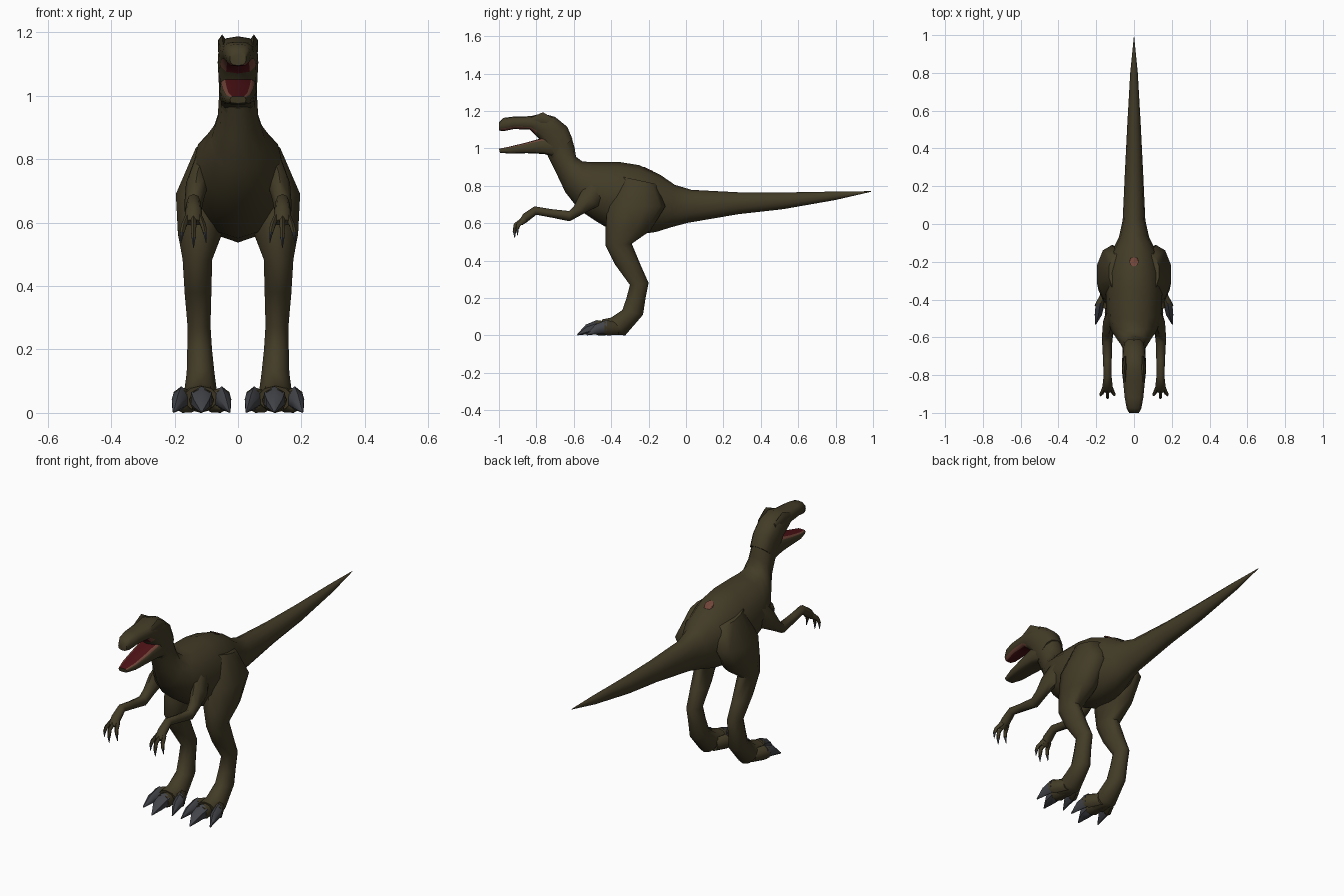
import bpy, bmesh, math
from mathutils import Vector


def material(name, color):
    m = bpy.data.materials.new(name)
    m.diffuse_color = (*color, 1)
    return m


HIDE = material("olive_hide", (0.055, 0.044, 0.020))
CLAW = material("claw_grey", (0.055, 0.057, 0.066))
MOUTH = material("mouth_red", (0.075, 0.006, 0.008))
LIP = material("lip_pink", (0.17, 0.062, 0.042))


def loft(name, rings, mats=(HIDE,), n=10, square=1.0, rule=None, mirror=False):
    """Skin through rings (x, y1, z1, y2, z2, half_width); each ring spans two side-on points."""
    bm = bmesh.new()
    loops = []
    for x, y1, z1, y2, z2, w in rings:
        a, b = Vector((x, y1, z1)), Vector((x, y2, z2))
        mid, half = (a + b) / 2, (a - b) / 2
        loop = []
        for k in range(n):
            c, s = math.cos(math.tau * k / n), math.sin(math.tau * k / n)
            c = math.copysign(abs(c) ** square, c)
            s = math.copysign(abs(s) ** square, s)
            loop.append(bm.verts.new(mid + half * c + Vector((w * s, 0, 0))))
        loops.append(loop)
    for i in range(len(loops) - 1):
        for k in range(n):
            j = (k + 1) % n
            f = bm.faces.new((loops[i][k], loops[i][j], loops[i + 1][j], loops[i + 1][k]))
            f.material_index = rule(i, k) if rule else 0
    bm.faces.new(loops[0])
    bm.faces.new(loops[-1])
    bmesh.ops.recalc_face_normals(bm, faces=bm.faces[:])
    me = bpy.data.meshes.new(name)
    bm.to_mesh(me)
    bm.free()
    ob = bpy.data.objects.new(name, me)
    bpy.context.collection.objects.link(ob)
    for m in mats:
        me.materials.append(m)
    bpy.ops.object.select_all(action='DESELECT')
    bpy.context.view_layer.objects.active = ob
    ob.select_set(True)
    bpy.ops.object.shade_smooth_by_angle(angle=math.radians(55))
    if mirror:
        ob.modifiers.new("mirror", 'MIRROR')
    return ob


# Tail, trunk and neck in one skin
loft("body", [
    (0, 0.99, 0.771, 0.99, 0.768, 0.001),
    (0, 0.80, 0.769, 0.80, 0.724, 0.020),
    (0, 0.52, 0.764, 0.52, 0.675, 0.036),
    (0, 0.28, 0.765, 0.28, 0.648, 0.048),
    (0, 0.03, 0.778, 0.01, 0.602, 0.060),
    (0, -0.06, 0.805, -0.08, 0.578, 0.080),
    (0, -0.14, 0.86, -0.16, 0.553, 0.120),
    (0, -0.25, 0.91, -0.27, 0.537, 0.145),
    (0, -0.35, 0.926, -0.38, 0.55, 0.150),
    (0, -0.50, 0.926, -0.48, 0.61, 0.145),
    (0, -0.555, 0.93, -0.57, 0.67, 0.122),
    (0, -0.588, 0.955, -0.645, 0.765, 0.086),
    (0, -0.595, 1.00, -0.69, 0.86, 0.064),
    (0, -0.615, 1.07, -0.74, 0.96, 0.059),
], n=12)


# Skull and upper jaw, with palate and lips on the underside
def upper_rule(i, k):
    if i < 3:
        return 0
    return 1 if k in (5, 6) else 2 if k in (4, 7) else 0


loft("head", [
    (0, -0.607, 1.05, -0.72, 0.94, 0.059),
    (0, -0.635, 1.115, -0.75, 0.985, 0.061),
    (0, -0.70, 1.168, -0.775, 1.04, 0.064),
    (0, -0.77, 1.187, -0.805, 1.07, 0.063),
    (0, -0.83, 1.172, -0.835, 1.10, 0.058),
    (0, -0.92, 1.17, -0.92, 1.103, 0.049),
    (0, -0.975, 1.163, -0.975, 1.092, 0.039),
    (0, -1.0, 1.14, -1.0, 1.095, 0.026),
], (HIDE, MOUTH, LIP), n=12, square=0.75, rule=upper_rule)

# Lower jaw, red on top with a lip rim
loft("lower_jaw", [
    (0, -0.69, 1.065, -0.69, 0.95, 0.055),
    (0, -0.77, 1.055, -0.76, 0.97, 0.058),
    (0, -0.85, 1.032, -0.85, 0.974, 0.052),
    (0, -0.94, 1.01, -0.94, 0.972, 0.042),
    (0, -1.0, 0.998, -0.995, 0.976, 0.025),
], (HIDE, MOUTH, LIP), n=12, square=0.5,
    rule=lambda i, k: 1 if k in (0, 11) else 2 if k in (1, 10) else 0)

# Brow ridges
loft("brow_ridge", [
    (0.046, -0.70, 1.155, -0.70, 1.12, 0.008),
    (0.050, -0.765, 1.193, -0.765, 1.12, 0.015),
    (0.047, -0.845, 1.158, -0.845, 1.12, 0.006),
], n=6, mirror=True)

# Legs from hip to heel and sole
loft("leg", [
    (0.09, -0.35, 0.85, -0.16, 0.81, 0.045),
    (0.115, -0.42, 0.69, -0.11, 0.69, 0.085),
    (0.12, -0.43, 0.57, -0.19, 0.56, 0.073),
    (0.128, -0.43, 0.48, -0.29, 0.49, 0.049),
    (0.126, -0.38, 0.38, -0.24, 0.37, 0.044),
    (0.123, -0.30, 0.27, -0.20, 0.28, 0.038),
    (0.121, -0.318, 0.20, -0.216, 0.20, 0.041),
    (0.118, -0.34, 0.135, -0.23, 0.11, 0.046),
    (0.118, -0.40, 0.095, -0.325, 0.0, 0.055),
    (0.118, -0.45, 0.085, -0.43, 0.006, 0.055),
], n=10, mirror=True)

# Three toes per foot, each ending in a large claw
for side, label in ((-1, "inner"), (0, "middle"), (1, "outer")):
    f = 0.0 if side else -0.05
    w = 0.029 if side else 0.040
    cx = 0.115
    loft(label + "_toe", [
        (cx + side * 0.03, -0.36, 0.07, -0.36, 0.002, 0.026),
        (cx + side * 0.06, -0.42 + f, 0.08, -0.42 + f, 0.0, w),
        (cx + side * 0.068, -0.435 + f, 0.078, -0.435 + f, 0.006, w * 0.9),
    ], n=8, mirror=True)
    loft(label + "_toe_claw", [
        (cx + side * 0.064, -0.422 + f, 0.084, -0.422 + f, 0.008, w * 0.95),
        (cx + side * 0.074, -0.485 + f, 0.058, -0.475 + f, 0.006, w * 0.75),
        (cx + side * 0.088, -0.532 + f, 0.006, -0.530 + f, 0.0, 0.003),
    ], (CLAW,), n=6, mirror=True)

# Arms from shoulder to palm
loft("arm", [
    (0.10, -0.51, 0.835, -0.41, 0.77, 0.036),
    (0.128, -0.565, 0.76, -0.47, 0.69, 0.036),
    (0.138, -0.60, 0.69, -0.54, 0.655, 0.030),
    (0.142, -0.625, 0.665, -0.622, 0.61, 0.027),
    (0.141, -0.72, 0.675, -0.72, 0.63, 0.023),
    (0.140, -0.81, 0.69, -0.80, 0.645, 0.021),
    (0.140, -0.87, 0.65, -0.845, 0.61, 0.027),
    (0.140, -0.895, 0.61, -0.875, 0.59, 0.025),
], n=8, mirror=True)

# Fingers with small claws
for side, label in ((-1, "inner"), (0, "middle"), (1, "outer")):
    d = 0.0 if side else -0.015
    cx = 0.14
    loft(label + "_finger", [
        (cx + side * 0.016, -0.87, 0.635, -0.85, 0.605, 0.010),
        (cx + side * 0.030, -0.905 + d, 0.598, -0.885 + d, 0.588, 0.010),
        (cx + side * 0.036, -0.912 + d, 0.57 + d, -0.893 + d, 0.568 + d, 0.008),
    ], n=6, mirror=True)
    loft(label + "_finger_claw", [
        (cx + side * 0.036, -0.911 + d, 0.571 + d, -0.894 + d, 0.569 + d, 0.0075),
        (cx + side * 0.040, -0.902 + d, 0.535 + d, -0.899 + d, 0.535 + d, 0.001),
    ], (CLAW,), n=6, mirror=True)

# Pink patch lying on the sloping back
loft("back_patch", [
    (0, -0.222, 0.893, -0.174, 0.871, 0.025),
    (0, -0.225, 0.901, -0.177, 0.879, 0.025),
], (LIP,), n=8)
